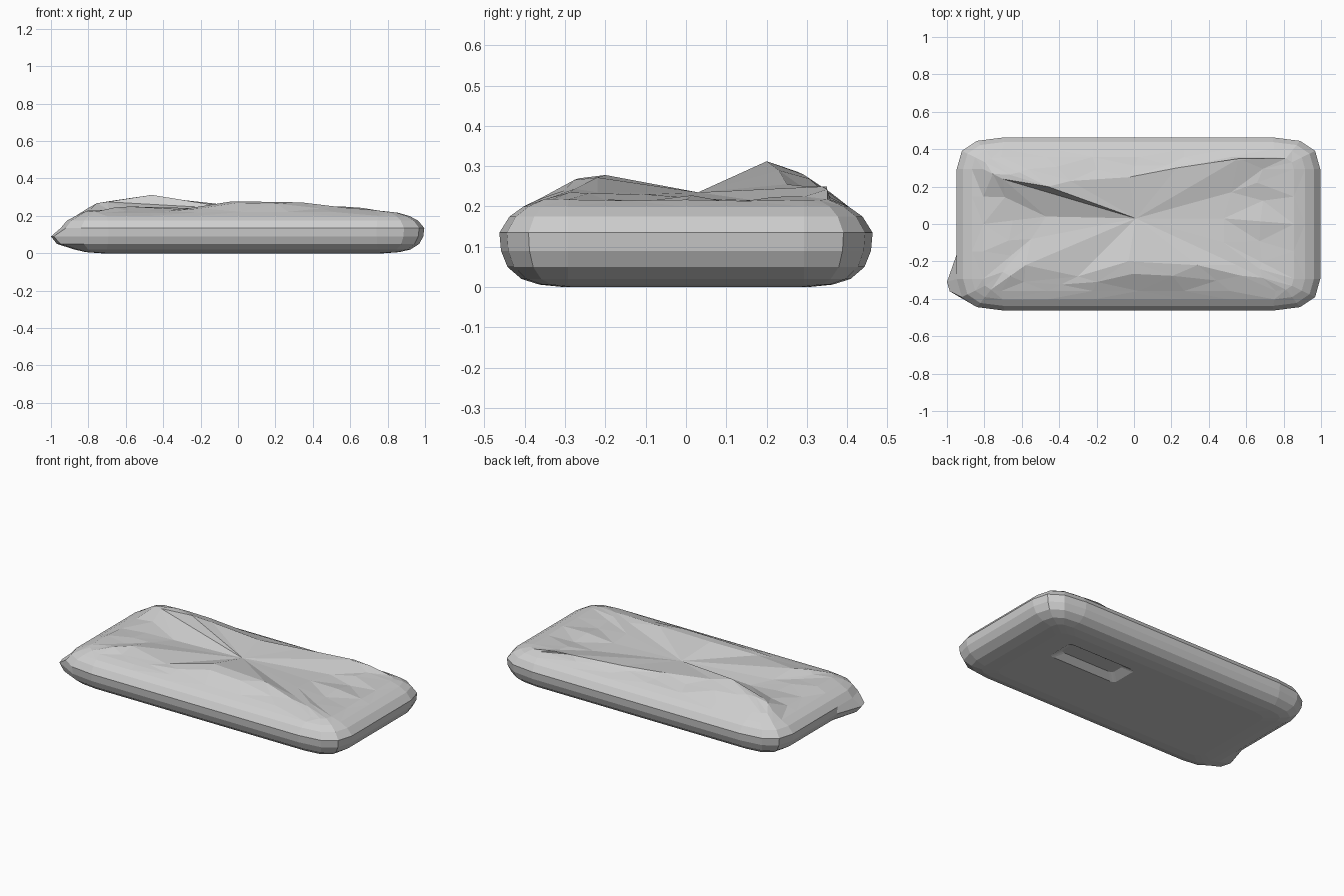
import bpy
import bmesh
import math
import random

random.seed(4)
cube = bpy.data.objects.get("Cube")
if cube:
    bpy.data.objects.remove(cube, do_unlink=True)

HALF_X, HALF_Y, MID_X = 0.972, 0.463, 0.024
HUB = (0.01, 0.03, 0.235)


def soft(v):
    """Squarer corner than a plain ellipse."""
    return math.copysign(abs(v) ** 0.8, v) if abs(v) > 1e-6 else 0.0


def outline(hx, hy, r, cx=0.0, cy=0.0):
    """Rectangle with long rounded corners, counter-clockwise, evenly split sides."""
    rx = 1.5 * r
    arcs = []
    for k, (sx, sy) in enumerate([(1, 1), (-1, 1), (-1, -1), (1, -1)]):
        arc = []
        for i in range(4):
            a = math.radians(90 * k + 30 * i)
            arc.append((cx + sx * (hx - rx) + rx * soft(math.cos(a)),
                        cy + sy * (hy - r) + r * soft(math.sin(a))))
        arcs.append(arc)
    pts = []
    for k, arc in enumerate(arcs):
        pts += arc
        p, q = arc[-1], arcs[(k + 1) % 4][0]
        n = 6 if k % 2 == 0 else 4
        for i in range(1, n):
            t = i / n
            pts.append((p[0] + (q[0] - p[0]) * t, p[1] + (q[1] - p[1]) * t))
    return pts


def body_outline(inset):
    """Outline of the body; the ends taper faster than the long sides."""
    return outline(HALF_X - 1.35 * inset, HALF_Y - inset, max(0.17 - inset, 0.06), MID_X)


# Lumps along the upper rim: x, y, height, spread in x, spread in y
LUMPS = [
    (-0.46, 0.24, 0.05, 0.2, 0.12),
    (-0.74, 0.29, 0.05, 0.13, 0.10),
    (0.1, -0.22, 0.03, 0.3, 0.10),
    (0.55, 0.32, 0.02, 0.2, 0.08),
    (-0.75, -0.22, 0.03, 0.12, 0.09),
]


def lump(x, y):
    return sum(h * math.exp(-((x - a) / sx) ** 2 - ((y - b) / sy) ** 2)
               for a, b, h, sx, sy in LUMPS)


# Ends of the long folds around the hub
FOLDS = [
    (0.52, 0.17, 0.215), (0.56, 0.35, 0.25), (0.23, 0.3, 0.25), (-0.03, 0.25, 0.255),
    (-0.34, 0.23, 0.29), (-0.46, 0.2, 0.312), (-0.7, 0.24, 0.275), (-0.47, 0.04, 0.215),
    (-0.55, -0.08, 0.225), (-0.58, -0.22, 0.25), (-0.3, -0.28, 0.235), (-0.03, -0.2, 0.278),
    (0.34, -0.22, 0.272), (0.55, -0.22, 0.235), (0.48, -0.1, 0.23), (0.48, 0.03, 0.22),
]

bm = bmesh.new()


def add_ring(coords):
    return [bm.verts.new(c) for c in coords]


def bridge(lower, upper):
    n = len(lower)
    for i in range(n):
        j = (i + 1) % n
        bm.faces.new((lower[i], lower[j], upper[j], upper[i]))


def pull_tip(x, y, z):
    """Pinched tip sticking out of one front corner."""
    k = {0.09: 1.0, 0.05: 0.6}.get(z, 0.0)
    if k and x < -0.86 and -0.40 < y < -0.27:
        tip_x, tip_y = (-1.0, -0.31) if y > -0.32 else (-0.985, -0.36)
        x += (tip_x - x) * k
        y += (tip_y - y) * k
    return x, y, z


# Underside recess, then the rounded sides: inset and height per ring
rings = [add_ring([(x, y, 0.03) for x, y in outline(0.19, 0.05, 0.02, 0.42, 0.13)]),
         add_ring([(x, y, 0.0) for x, y in outline(0.24, 0.09, 0.02, 0.42, 0.13)])]
SIDES = [(0.16, 0.0), (0.10, 0.006), (0.055, 0.02), (0.02, 0.05),
         (0.004, 0.09), (0.0, 0.135), (0.025, 0.175), (0.06, 0.20)]
for inset, z in SIDES:
    rings.append(add_ring([pull_tip(x, y, z) for x, y in body_outline(inset)]))

# Upper rim, then an uneven ring halfway to the folds
rim = [(x, y, 0.217 + 0.6 * lump(x, y) + random.uniform(-0.004, 0.004))
       for x, y in body_outline(0.105)]
rings.append(add_ring(rim))
halfway = []
for i, edge in enumerate(rim):
    near = FOLDS[i // 2]
    far = FOLDS[(i // 2 + i % 2) % len(FOLDS)]
    s = random.uniform(0.4, 0.6)
    x, y, z = (e + ((a + b) / 2 - e) * s for e, a, b in zip(edge, near, far))
    z += 0.3 * lump(x, y) + random.uniform(-0.008, 0.01)
    halfway.append((x, y, min(z, 0.31)))
rings.append(add_ring(halfway))

for low, high in zip(rings, rings[1:]):
    bridge(low, high)
bm.faces.new(list(reversed(rings[0])))

# Long folds fanning out of the hub
hub = bm.verts.new(HUB)
folds = add_ring(FOLDS)
outer = rings[-1]
for k, fold in enumerate(folds):
    following = folds[(k + 1) % len(folds)]
    a, b, c = (outer[(2 * k + i) % len(outer)] for i in range(3))
    for tri in [(a, b, fold), (b, c, following), (b, following, fold), (fold, following, hub)]:
        bm.faces.new(tri)

top_faces = [f for f in bm.faces if len(f.verts) == 4 and f.calc_center_median().z > 0.19]
bmesh.ops.triangulate(bm, faces=top_faces)
bmesh.ops.recalc_face_normals(bm, faces=bm.faces)

mesh = bpy.data.meshes.new("rumpled_cushion")
bm.to_mesh(mesh)
bm.free()
cushion = bpy.data.objects.new("rumpled_cushion", mesh)
bpy.context.collection.objects.link(cushion)

# Plain grey cloth
grey = bpy.data.materials.new("light_grey")
grey.use_nodes = True
colour = (0.62, 0.62, 0.62, 1.0)
grey.diffuse_color = colour
grey.node_tree.nodes["Principled BSDF"].inputs["Base Color"].default_value = colour
mesh.materials.append(grey)
